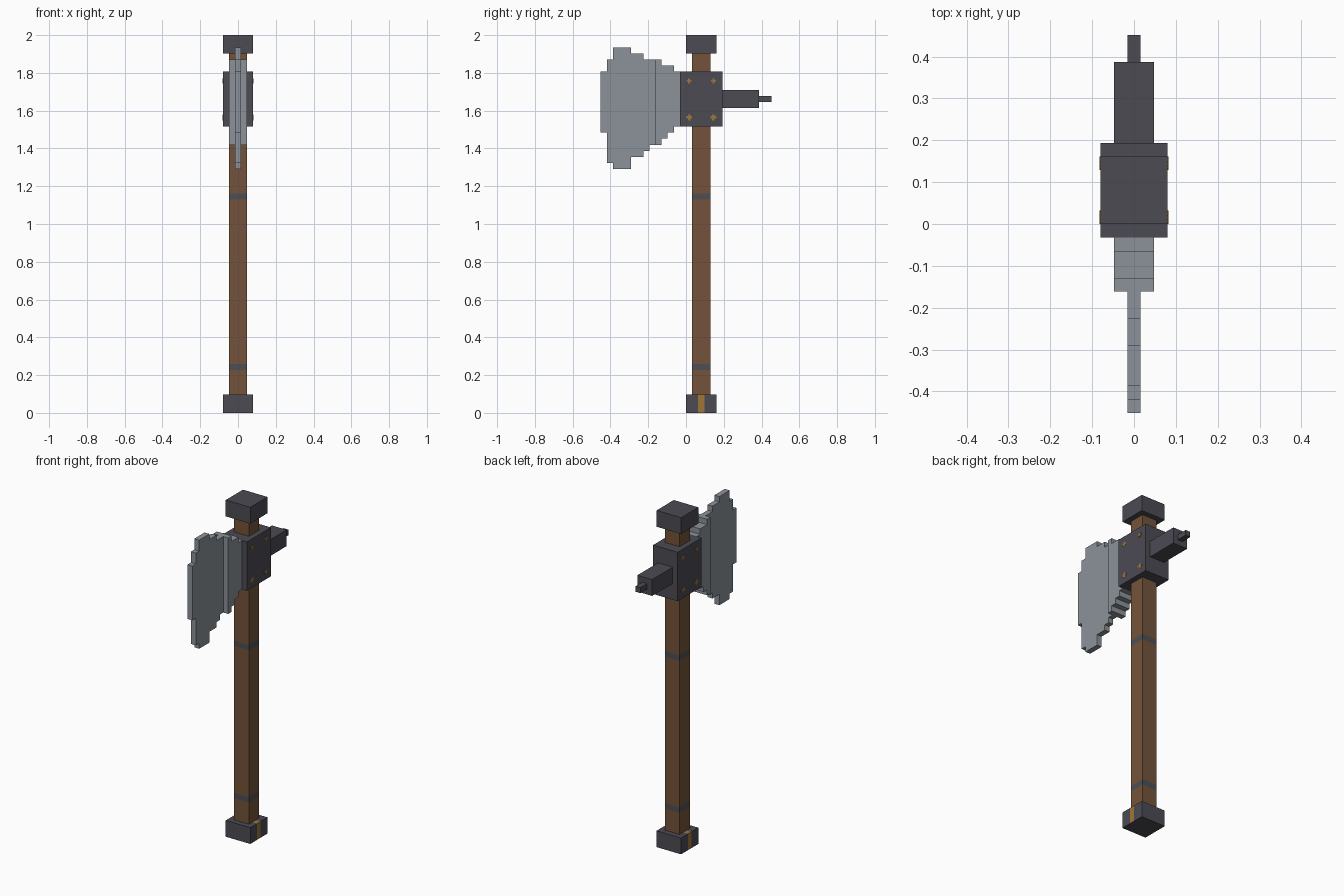
import bpy
import bmesh
from mathutils import Vector

cube = bpy.data.objects.get("Cube")
if cube:
    bpy.data.objects.remove(cube, do_unlink=True)

U = 2 / 62  # one block of the grid
MID = 2.5   # handle centre along y, in blocks


def material(name, rgb):
    m = bpy.data.materials.new(name)
    m.use_nodes = True
    m.diffuse_color = (*rgb, 1)
    bsdf = next(n for n in m.node_tree.nodes if n.type == 'BSDF_PRINCIPLED')
    bsdf.inputs["Base Color"].default_value = (*rgb, 1)
    bsdf.inputs["Roughness"].default_value = 0.8
    return m


STEEL = material("steel", (0.26, 0.29, 0.32))
IRON = material("dark iron", (0.072, 0.07, 0.088))
WOOD = material("brown wood", (0.175, 0.088, 0.043))
BAND = material("grey band", (0.072, 0.078, 0.09))
BRASS = material("brass", (0.34, 0.18, 0.04))


def finish(name, bm, mats, rule=None):
    bmesh.ops.recalc_face_normals(bm, faces=bm.faces)
    bm.normal_update()
    if rule:
        for f in bm.faces:
            f.material_index = int(rule(f.calc_center_median(), f.normal))
    bmesh.ops.scale(bm, vec=(U, U, U), verts=bm.verts)
    mesh = bpy.data.meshes.new(name)
    bm.to_mesh(mesh)
    bm.free()
    for m in mats:
        mesh.materials.append(m)
    ob = bpy.data.objects.new(name, mesh)
    bpy.context.collection.objects.link(ob)
    return ob


def box(name, half_x, y, z, mats, cuts=(), rule=None):
    """Block centred on x; cuts are (axis, position) loops for painted areas."""
    bm = bmesh.new()
    bmesh.ops.create_cube(bm, size=1)
    for v in bm.verts:
        v.co = Vector((v.co.x * 2 * half_x,
                       y[0] + (v.co.y + 0.5) * (y[1] - y[0]),
                       z[0] + (v.co.z + 0.5) * (z[1] - z[0])))
    for axis, pos in cuts:
        point, normal = Vector(), Vector()
        point[axis], normal[axis] = pos, 1
        bmesh.ops.bisect_plane(bm, geom=bm.verts[:] + bm.edges[:] + bm.faces[:],
                               plane_co=point, plane_no=normal)
    return finish(name, bm, mats, rule)


def slab(name, outline, x0, x1, mat):
    """Extrude a y/z outline along x."""
    bm = bmesh.new()
    face = bm.faces.new([bm.verts.new((x0, y, z)) for y, z in outline])
    out = bmesh.ops.extrude_face_region(bm, geom=[face])
    moved = [g for g in out["geom"] if isinstance(g, bmesh.types.BMVert)]
    bmesh.ops.translate(bm, verts=moved, vec=(x1 - x0, 0, 0))
    return finish(name, bm, [mat])


def stepped(columns):
    """Outline of adjoining columns given as (y start, y end, bottom, top)."""
    low, high = [], []
    for a, b, bottom, top in columns:
        low += [(a, bottom), (b, bottom)]
        high += [(a, top), (b, top)]
    return low + high[::-1]


# Handle with two painted bands
box("handle", 1.5, (1, 4), (3, 59), [WOOD, BAND],
    [(2, z) for z in (7, 8, 35, 36)],
    lambda c, n: abs(n.z) < 0.5 and (7 < c.z < 8 or 35 < c.z < 36))

# End caps, the lower one with a brass strap on each side
box("top_cap", 2.5, (0, 5), (59, 62), [IRON])
box("bottom_cap", 2.5, (0, 5), (0, 3), [IRON, BRASS],
    [(1, 2), (1, 3), (0, -1.5), (0, 1.5)],
    lambda c, n: abs(c.y - MID) < 0.5 and abs(c.x) > 1.5 and n.z > -0.5)

# Head block, rear hammer and spike
box("head_block", 2.5, (-1, 6), (47, 56), [IRON])
box("rear_hammer", 1.5, (6, 12), (50, 53), [IRON])
box("rear_spike", 0.5, (12, 14), (51, 52), [IRON])

# Stepped blade: thin cutting plate and thicker neck
slab("blade_plate", stepped([(-14, -13, 46, 56), (-13, -12, 41, 58),
                             (-12, -9, 40, 60), (-9, -7, 42, 59),
                             (-7, -6, 43, 58), (-6, -5, 44, 58)]), -0.5, 0.5, STEEL)
slab("blade_neck", stepped([(-5, -4, 44, 58), (-4, -3, 45, 57),
                            (-3, -2, 46, 57), (-2, -1, 47, 56)]), -1.5, 1.5, STEEL)

# Cross-shaped brass pins on both sides of the head block
for side, label in ((1, "left"), (-1, "right")):
    for y, end in ((0.5, "front"), (4.5, "rear")):
        for z, level in ((48.5, "lower"), (54.5, "upper")):
            r, w = (0.5, 0.2) if level == "lower" else (0.42, 0.15)
            cross = [(w, r), (-w, r), (-w, w), (-r, w), (-r, -w), (-w, -w),
                     (-w, -r), (w, -r), (w, -w), (r, -w), (r, w), (w, w)]
            slab(f"{label}_{end}_{level}_pin", [(y + a, z + b) for a, b in cross],
                 side * 2.45, side * 2.55, BRASS)
